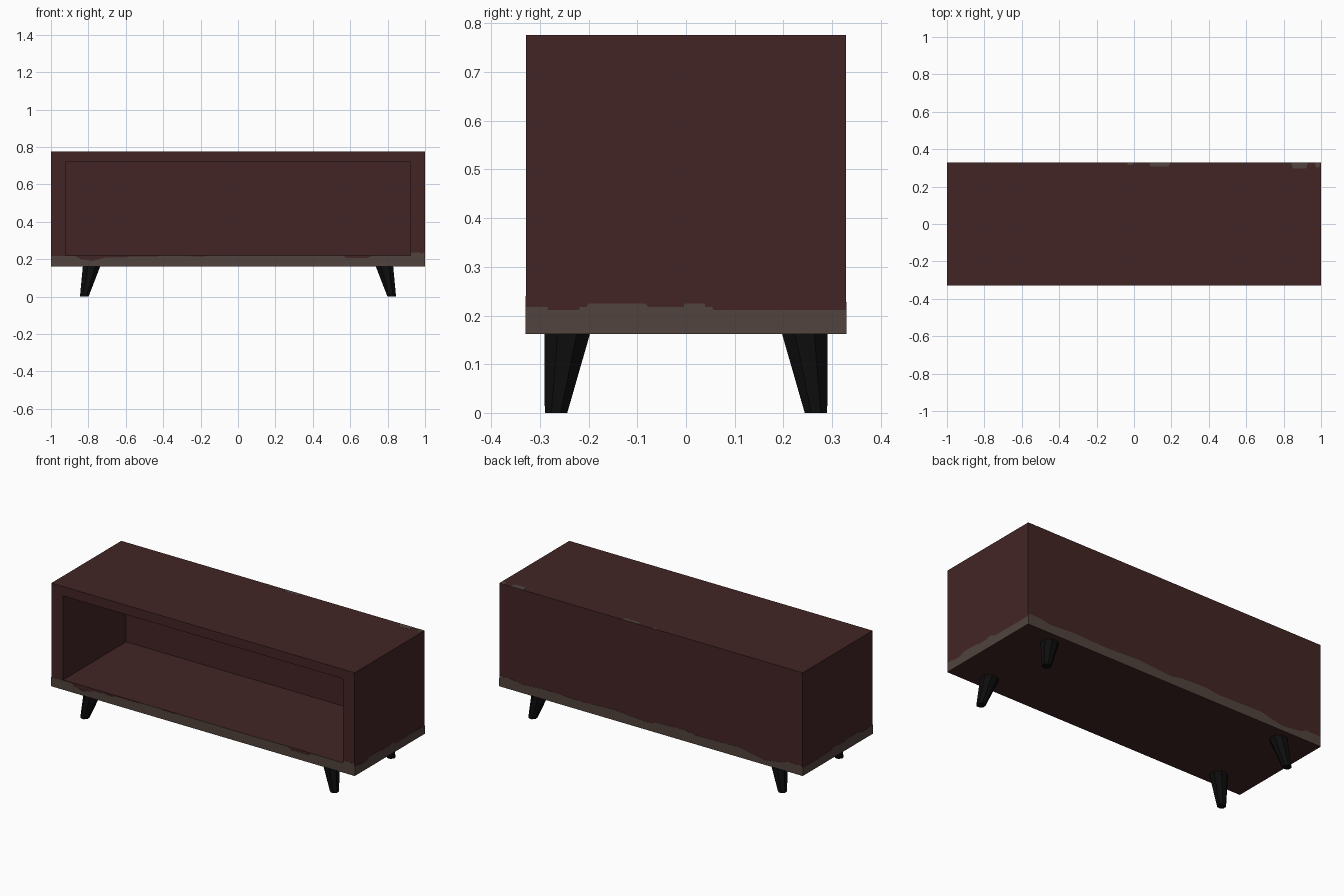
import bpy, bmesh, math
from mathutils import Vector

if "Cube" in bpy.data.objects:
    bpy.data.objects.remove(bpy.data.objects["Cube"])

W, D, Z0, Z1 = 0.999, 0.329, 0.162, 0.776   # cabinet half width, half depth, bottom, top


def material(name, color):
    m = bpy.data.materials.new(name)
    m.diffuse_color = (*color, 1)
    m.use_nodes = True
    m.node_tree.nodes["Principled BSDF"].inputs["Base Color"].default_value = m.diffuse_color
    return m


wood = material("dark red wood", (0.056, 0.0178, 0.0185))
worn = material("worn grey brown", (0.0823, 0.0575, 0.048))
black = material("black leg", (0.004, 0.004, 0.004))


def add_object(name, bm, mat):
    bmesh.ops.recalc_face_normals(bm, faces=bm.faces[:])
    mesh = bpy.data.meshes.new(name)
    bm.to_mesh(mesh)
    bm.free()
    mesh.materials.append(mat)
    obj = bpy.data.objects.new(name, mesh)
    bpy.context.collection.objects.link(obj)
    return obj


# Cabinet: a box whose front face is inset and pushed back into an open shelf
bm = bmesh.new()
bmesh.ops.create_cube(bm, size=2)
for v in bm.verts:
    v.co = (v.co.x * W, v.co.y * D, Z0 if v.co.z < 0 else Z1)
front = min(bm.faces, key=lambda f: f.calc_center_median().y)
for y in (-D, 0.265):
    bmesh.ops.inset_region(bm, faces=[front], thickness=0.01)
    for v in front.verts:
        v.co = (math.copysign(0.922, v.co.x), y, 0.22 if v.co.z < 0.47 else 0.72)
add_object("cabinet_body", bm, wood)


# Worn paint: thin plates following an uneven outline on each side
def plate(name, outline, place, normal):
    bm = bmesh.new()
    face = bm.faces.new([bm.verts.new(place(*p)) for p in outline])
    out = bmesh.ops.extrude_face_region(bm, geom=[face])["geom"]
    verts = [g for g in out if isinstance(g, bmesh.types.BMVert)]
    bmesh.ops.translate(bm, verts=verts, vec=Vector(normal) * 0.001)
    return add_object(name, bm, worn)


def band(name, half, tops, place, normal):
    plate(name, [(-half, Z0), (half, Z0)] + tops[::-1], place, normal)


band("front_worn_band", W,
     [(-W, .217), (-.87, .217), (-.84, .2), (-.78, .19), (-.73, .203), (-.7, .21),
      (-.6, .208), (-.58, .215), (-.43, .215), (-.4, .22), (-.27, .22), (-.25, .215),
      (-.18, .215), (-.16, .22), (.56, .22), (.58, .205), (.69, .205), (.72, .22),
      (.922, .22), (.925, .236), (.97, .236), (.98, .228), (W, .24)],
     lambda u, z: (u, -D, z), (0, -1, 0))
band("back_worn_band", W,
     [(-W, .22), (-.9, .222), (-.86, .205), (-.74, .19), (-.66, .205), (-.6, .222),
      (-.3, .215), (-.22, .228), (-.05, .222), (.02, .208), (.12, .215), (.25, .225),
      (.45, .215), (.7, .222), (.85, .212), (.92, .226), (W, .226)],
     lambda u, z: (u, D, z), (0, 1, 0))
side_tops = [(-D, .217), (-.285, .217), (-.283, .211), (-.22, .211), (-.218, .217),
             (-.205, .217), (-.2, .225), (-.083, .225), (-.078, .218), (-.005, .218),
             (-.002, .225), (.038, .225), (.04, .217), (.054, .217), (.056, .211), (D, .211)]
for s, label in ((1, "right"), (-1, "left")):
    band(label + "_worn_band", D, side_tops, lambda u, z: (s * W, u, z), (s, 0, 0))

# Small worn chips along the rear edge of the top
for i, (a, b, depth) in enumerate(((-.04, 0, .013), (.08, .195, .022),
                                   (.84, .93, .033), (.965, W, .028))):
    plate(f"top_worn_chip_{i + 1}",
          [(a, D), (a + .01, D - depth), (b - .01, D - depth), (b, D)],
          lambda u, y: (u, y, Z1 - 0.0005), (0, 0, 1))


# Legs: eight-sided tapered pegs splayed outwards
def leg(name, sx, sy):
    bm = bmesh.new()
    rings = []
    for x, y, z, r in ((.822, .267, 0, .025), (.783, .244, Z0, .0505)):
        rings.append([bm.verts.new((sx * (x + r * math.cos(a)), sy * (y + r * math.sin(a)), z))
                      for a in (math.pi / 8 + i * math.pi / 4 for i in range(8))])
    lo, hi = rings
    bm.faces.new(lo)
    bm.faces.new(hi)
    for i in range(8):
        j = (i + 1) % 8
        bm.faces.new((lo[i], lo[j], hi[j], hi[i]))
    add_object(name, bm, black)


for sx, xn in ((1, "right"), (-1, "left")):
    for sy, yn in ((-1, "front"), (1, "back")):
        leg(f"{yn}_{xn}_leg", sx, sy)
